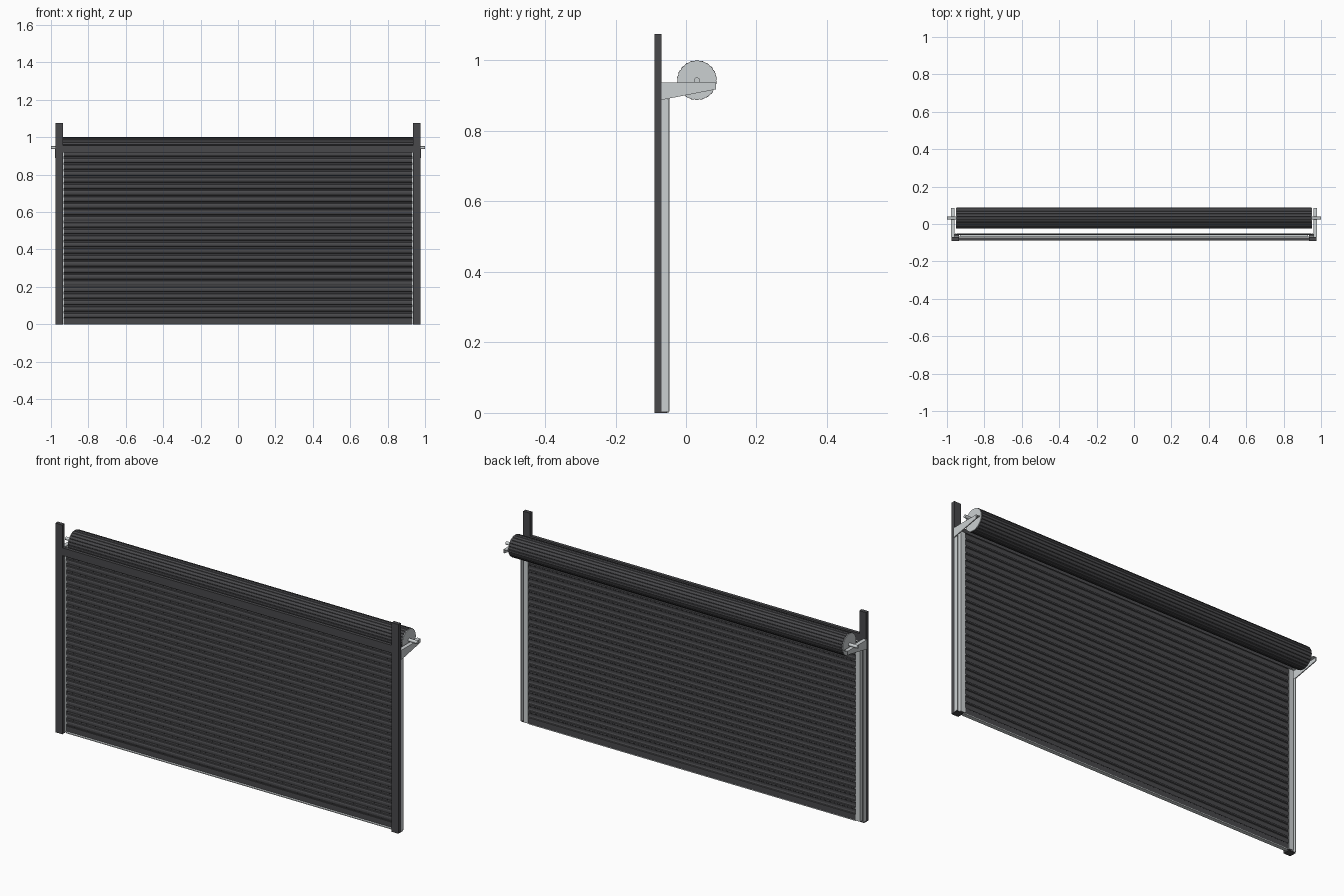
import bpy, bmesh, math
from mathutils import Vector

if "Cube" in bpy.data.objects:
    bpy.data.objects.remove(bpy.data.objects["Cube"])


def material(name, rgb):
    m = bpy.data.materials.new(name)
    m.diffuse_color = (*rgb, 1)
    m.use_nodes = True
    m.node_tree.nodes["Principled BSDF"].inputs["Base Color"].default_value = m.diffuse_color
    return m


DARK = material("dark_paint", (0.065, 0.065, 0.07))
STEEL = material("galvanised_steel", (0.6, 0.63, 0.64))


def finish(name, bm, mat, mirror=False, smooth=False):
    bmesh.ops.recalc_face_normals(bm, faces=bm.faces)
    me = bpy.data.meshes.new(name)
    bm.to_mesh(me)
    bm.free()
    me.materials.append(mat)
    ob = bpy.data.objects.new(name, me)
    bpy.context.collection.objects.link(ob)
    if mirror:
        ob.modifiers.new("mirror", 'MIRROR').use_mirror_merge = False
    if smooth:
        bpy.context.view_layer.objects.active = ob
        ob.select_set(True)
        bpy.ops.object.shade_smooth_by_angle(angle=math.radians(35))
        ob.select_set(False)
    return ob


def prism(name, pts, axis, lo, hi, mat, mirror=False, smooth=False):
    """Extrude a closed profile: (y, z) along x, or (x, y) along z."""
    bm = bmesh.new()
    if axis == 'X':
        co, step = [(lo, a, b) for a, b in pts], Vector((hi - lo, 0, 0))
    else:
        co, step = [(a, b, lo) for a, b in pts], Vector((0, 0, hi - lo))
    face = bm.faces.new([bm.verts.new(c) for c in co])
    ext = bmesh.ops.extrude_face_region(bm, geom=[face], use_keep_orig=True)
    bmesh.ops.translate(bm, vec=step, verts=[v for v in ext["geom"] if isinstance(v, bmesh.types.BMVert)])
    return finish(name, bm, mat, mirror, smooth)


def box(name, x, y, z, mat, mirror=False):
    pts = [(x[0], y[0]), (x[1], y[0]), (x[1], y[1]), (x[0], y[1])]
    return prism(name, pts, 'Z', z[0], z[1], mat, mirror)


def circle(r, n, cy=0.031, cz=0.944):
    return [(cy + r * math.cos(2 * math.pi * i / n), cz + r * math.sin(2 * math.pi * i / n)) for i in range(n)]


# Front frame: posts, lintel and feet
box("post", (0.936, 0.975), (-0.09, -0.070), (0, 1.075), DARK, True)
box("lintel", (-0.936, 0.936), (-0.088, -0.071), (0.917, 0.957), DARK)
box("post_foot", (0.936, 0.975), (-0.070, -0.054), (0, 0.004), DARK, True)

# Guide rails: a wall angle and a channel open towards the curtain
angle = [(0.936, -0.070), (0.974, -0.070), (0.974, -0.049), (0.970, -0.049), (0.970, -0.066), (0.936, -0.066)]
prism("wall_angle", angle, 'Z', 0.004, 0.89, STEEL, True)
channel = [(0.930, -0.066), (0.957, -0.066), (0.957, -0.047), (0.930, -0.047),
           (0.930, -0.049), (0.955, -0.049), (0.955, -0.064), (0.930, -0.064)]
prism("guide_channel", channel, 'Z', 0.004, 0.92, STEEL, True)

# Hanging curtain: curved slats with a recessed joint between them
PITCH, Z0, COUNT = 0.0345, 0.03, 26
front = []
for s in range(COUNT):
    for t, bulge in ((0, 0), (0.1, 0), (0.17, 0.004), (0.38, 0.0065), (0.6, 0.0065), (0.82, 0.004), (0.9, 0)):
        front.append((-0.0535 - bulge, Z0 + (s + t) * PITCH))
back = [(y + 0.003, z) for y, z in reversed(front)]
prism("curtain", front + back, 'X', -0.95, 0.95, DARK)

# Bottom bar with its flat flange
box("bottom_bar", (-0.948, 0.948), (-0.058, -0.051), (0.004, 0.031), DARK)
box("bottom_flange", (-0.93, 0.93), (-0.070, -0.050), (0, 0.004), STEEL)

# Rolled curtain: ring of slightly curved slats
RIBS = 22
roll = []
for i in range(RIBS):
    for t, r in ((0, 0.0535), (0.1, 0.0555), (0.5, 0.0565), (0.9, 0.0555)):
        a = 2 * math.pi * (i + t) / RIBS
        roll.append((0.031 + r * math.cos(a), 0.944 + r * math.sin(a)))
prism("rolled_curtain", roll, 'X', -0.948, 0.948, DARK)

# Drum end discs and axle
prism("drum_end", circle(0.0545, 48), 'X', 0.946, 0.951, STEEL, True, True)
prism("axle", circle(0.008, 20), 'X', -1.0, 1.0, STEEL, False, True)

# Support brackets: tapered web, top flange and mounting plate
web = [(-0.070, 0.888), (-0.070, 0.937), (0.085, 0.937), (0.085, 0.918)]
prism("bracket_web", web, 'X', 0.974, 0.979, STEEL, True)
box("bracket_flange", (0.959, 0.979), (-0.070, 0.085), (0.933, 0.937), STEEL, True)
box("bracket_plate", (0.957, 0.979), (-0.070, -0.066), (0.888, 0.937), STEEL, True)
